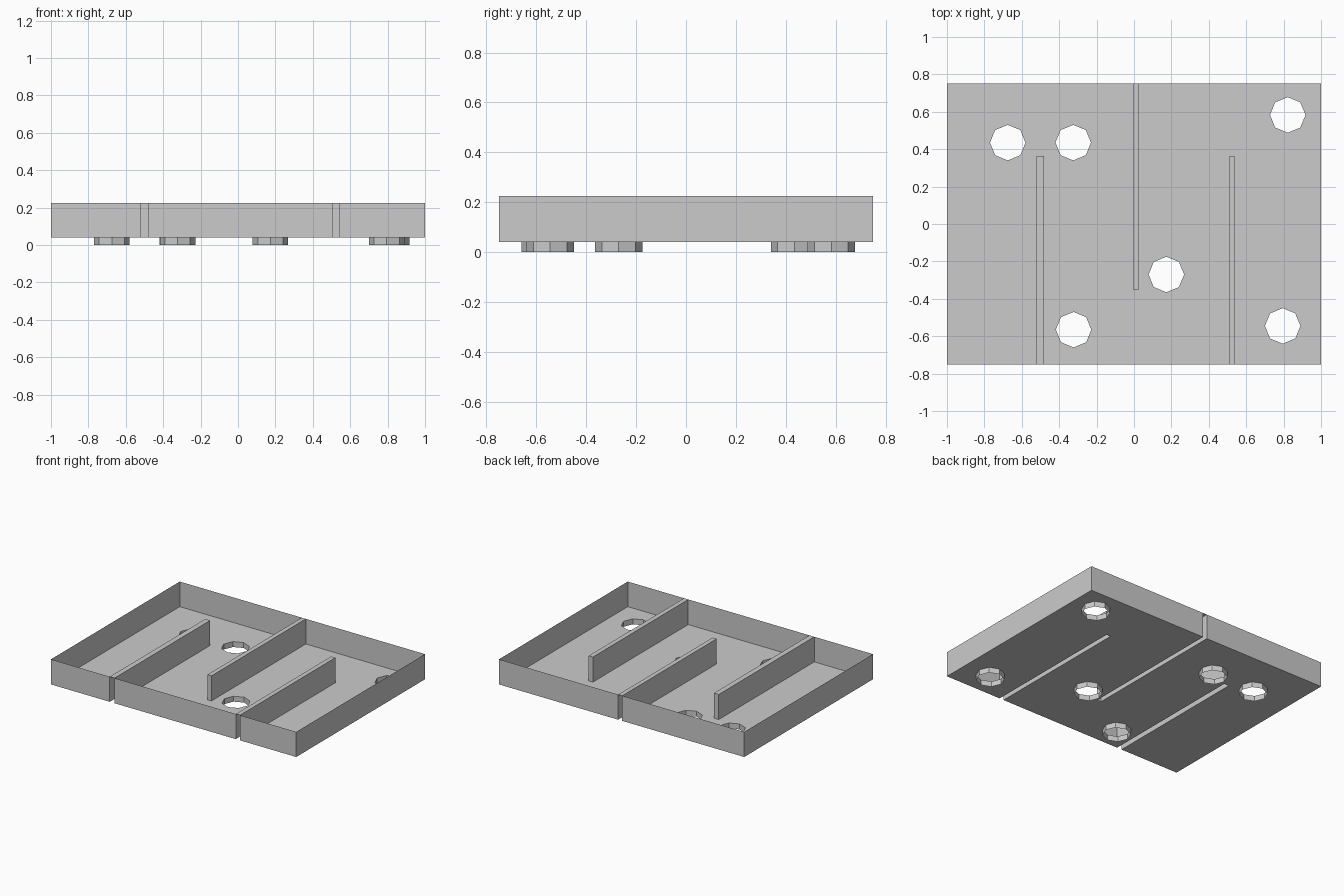
import bpy, bmesh, math

if "Cube" in bpy.data.objects:
    bpy.data.objects.remove(bpy.data.objects["Cube"])

FLOOR, TOP = 0.04, 0.225
HOLE_R = 0.095
HOLES = [(-0.675, 0.435), (-0.325, 0.435), (0.822, 0.583),
         (0.173, -0.27), (-0.323, -0.565), (0.795, -0.545)]
# divider slots: x min, x max, open edge y, inner end y
SLOTS = [(-0.521, -0.482, -0.75, 0.363),
         (0.507, 0.541, -0.75, 0.36),
         (-0.005, 0.028, 0.75, -0.349)]


def finish(bm, name):
    mesh = bpy.data.meshes.new(name)
    bm.to_mesh(mesh)
    bm.free()
    obj = bpy.data.objects.new(name, mesh)
    bpy.context.collection.objects.link(obj)
    return obj


def loop(bm, pts, z):
    vs = [bm.verts.new((x, y, z)) for x, y in pts]
    return [bm.edges.new((a, b)) for a, b in zip(vs, vs[1:] + vs[:1])]


def extrude(bm, edges, z):
    new = bmesh.ops.extrude_edge_only(bm, edges=edges)["geom"]
    for v in new:
        if isinstance(v, bmesh.types.BMVert):
            v.co.z = z


def octagon(cx, cy):
    return [(cx + HOLE_R * math.cos(i * math.pi / 4),
             cy + HOLE_R * math.sin(i * math.pi / 4)) for i in range(8)]


def notch(slot):
    a, b, y0, y1 = slot
    pts = [(a, y0), (a, y1), (b, y1), (b, y0)]
    return pts if y0 < 0 else pts[::-1]


# tray outline, running counter-clockwise and folding in around each slot
outline = ([(-1, -0.75)] + notch(SLOTS[0]) + notch(SLOTS[1])
           + [(1, -0.75), (1, 0.75)] + notch(SLOTS[2]) + [(-1, 0.75)])

# floor sheet with octagonal holes
bm = bmesh.new()
edges = loop(bm, outline, FLOOR)
for h in HOLES:
    edges += loop(bm, octagon(*h), FLOOR)
bmesh.ops.triangle_fill(bm, edges=edges, use_beauty=True, use_dissolve=False,
                        normal=(0, 0, 1))
finish(bm, "tray_floor")

# thin rim and the hollow divider sides
bm = bmesh.new()
extrude(bm, loop(bm, outline, FLOOR), TOP)
finish(bm, "rim_and_divider_sides")

# caps closing the dividers
bm = bmesh.new()
for a, b, y0, y1 in SLOTS:
    lo, hi = min(y0, y1), max(y0, y1)
    bm.faces.new([bm.verts.new((x, y, TOP))
                  for x, y in ((a, lo), (b, lo), (b, hi), (a, hi))])
finish(bm, "divider_caps")

# short open collars below the holes
for i, h in enumerate(HOLES):
    bm = bmesh.new()
    extrude(bm, loop(bm, octagon(*h), FLOOR), 0)
    finish(bm, f"hole_collar_{i + 1}")
